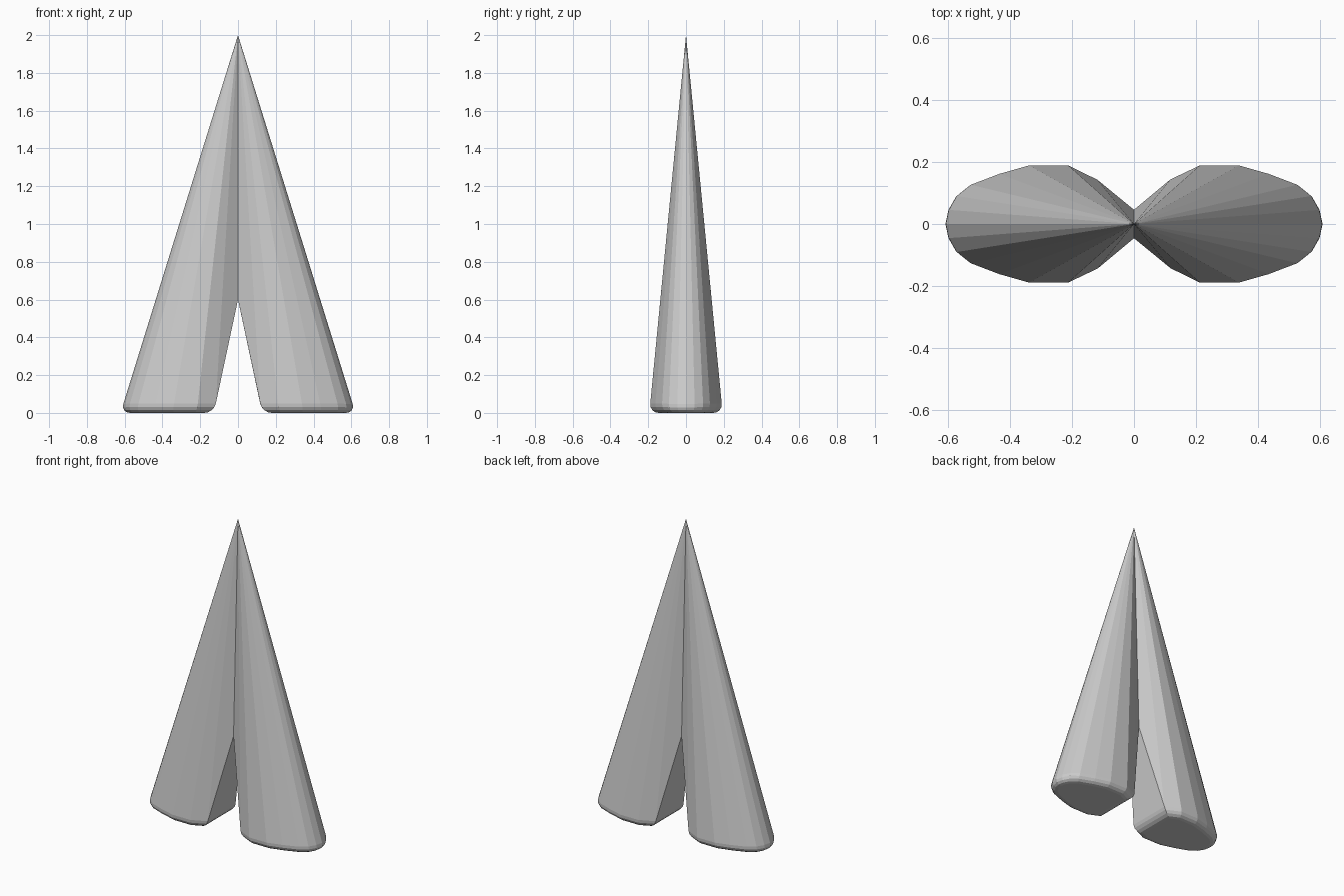
import bpy, bmesh

if "Cube" in bpy.data.objects:
    bpy.data.objects.remove(bpy.data.objects["Cube"])

# Half outline of one leg's base at z = 0, from the outer tip to the inner edge
HALF = [(0.622, 0.0), (0.612, 0.047), (0.586, 0.093), (0.54, 0.13),
        (0.446, 0.166), (0.347, 0.194), (0.218, 0.194), (0.128, 0.151)]

bm = bmesh.new()
apex = bm.verts.new((0, 0, 2))
notch_front = bm.verts.new((0, -0.046, 0.6))
notch_back = bm.verts.new((0, 0.046, 0.6))
base_faces = []


def add_leg(side):
    """One tapering leg; both share the apex and the notch ridge."""
    outline = [(x, -y) for x, y in reversed(HALF[1:])] + HALF
    base = [bm.verts.new((side * x, y, 0)) for x, y in outline]
    ring = [notch_front] + base + [notch_back]
    for a, b in zip(ring, ring[1:]):
        bm.faces.new((apex, a, b))
    bm.faces.new((notch_front, base[0], base[-1], notch_back))
    base_faces.append(bm.faces.new(base))


for side in (1, -1):
    add_leg(side)
bmesh.ops.recalc_face_normals(bm, faces=bm.faces)

# Rounded rims around both feet
rims = [e for f in base_faces for e in f.edges]
bmesh.ops.bevel(bm, geom=rims, offset=0.05, offset_type='OFFSET',
                segments=4, profile=0.5, affect='EDGES', clamp_overlap=False)
bmesh.ops.recalc_face_normals(bm, faces=bm.faces)

mesh = bpy.data.meshes.new("forked_cone")
bm.to_mesh(mesh)
bm.free()
obj = bpy.data.objects.new("forked_cone", mesh)
bpy.context.collection.objects.link(obj)
